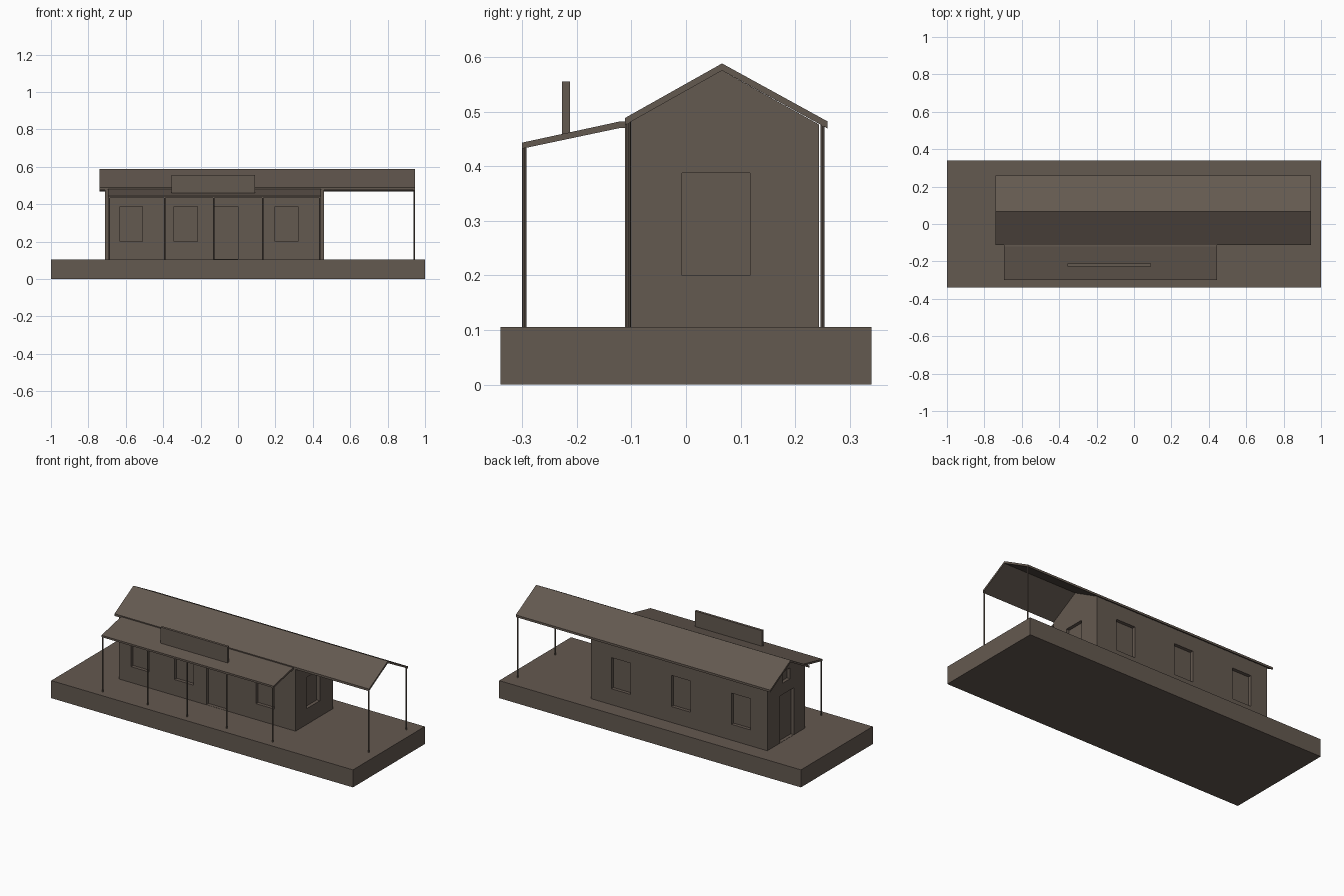
import bpy, bmesh, math

if "Cube" in bpy.data.objects:
    bpy.data.objects.remove(bpy.data.objects["Cube"])

mat = bpy.data.materials.new("weathered brown")
mat.diffuse_color = (0.127, 0.100, 0.080, 1)
mat.use_nodes = True
mat.node_tree.nodes["Principled BSDF"].inputs["Base Color"].default_value = mat.diffuse_color


def finish(name, bm):
    bmesh.ops.recalc_face_normals(bm, faces=bm.faces)
    me = bpy.data.meshes.new(name)
    bm.to_mesh(me)
    bm.free()
    me.materials.append(mat)
    ob = bpy.data.objects.new(name, me)
    bpy.context.collection.objects.link(ob)
    return ob


def add_box(bm, x0, x1, y0, y1, z0, z1):
    vs = bmesh.ops.create_cube(bm, size=1)["verts"]
    for v in vs:
        v.co.x = x1 if v.co.x > 0 else x0
        v.co.y = y1 if v.co.y > 0 else y0
        v.co.z = z1 if v.co.z > 0 else z0


def box(name, *b):
    bm = bmesh.new()
    add_box(bm, *b)
    return finish(name, bm)


def extrude_x(name, profile, x0, x1):
    # closed (y, z) profile swept along x
    bm = bmesh.new()
    f = bm.faces.new([bm.verts.new((x0, y, z)) for y, z in profile])
    r = bmesh.ops.extrude_face_region(bm, geom=[f])
    for v in r["geom"]:
        if isinstance(v, bmesh.types.BMVert):
            v.co.x = x1
    return finish(name, bm)


def post(name, x, y, top):
    bm = bmesh.new()
    bmesh.ops.create_cone(bm, cap_ends=True, segments=8, radius1=0.004,
                          radius2=0.004, depth=top - 0.105)
    bmesh.ops.translate(bm, verts=bm.verts, vec=(x, y, (top + 0.105) / 2))
    return finish(name, bm)


# Platform
box("platform", -1, 1, -0.34, 0.34, 0, 0.105)

# House body with gable ends
X0, X1, Y0, Y1 = -0.71, 0.46, -0.112, 0.244
walls = extrude_x("walls", [(Y0, 0.10), (Y1, 0.10), (Y1, 0.476),
                            (0.066, 0.575), (Y0, 0.476)], X0, X1)

# Window and door recesses
D, OUT = 0.02, 0.05
WZ = (0.20, 0.387)
DZ = (0.106, 0.387)
bm = bmesh.new()
for a, b, z in ((-0.63, -0.51, WZ), (-0.343, -0.217, WZ),
                (-0.13, 0.0, DZ), (0.198, 0.322, WZ)):
    add_box(bm, a, b, Y0 - OUT, Y0 + D, *z)
for a, b in ((-0.60, -0.473), (-0.20, -0.074), (0.198, 0.324)):
    add_box(bm, a, b, Y1 - D, Y1 + OUT, *WZ)
add_box(bm, X1 - D, X1 + OUT, -0.007, 0.117, *WZ)
add_box(bm, X0 - OUT, X0 + D, -0.007, 0.125, *DZ)
add_box(bm, X0 - OUT, X0 + D, 0.03, 0.10, 0.455, 0.52)
cutter = finish("opening_cutter", bm)
cutter.hide_render = True
cutter.hide_viewport = True
cutter.display_type = 'WIRE'
mod = walls.modifiers.new("openings", 'BOOLEAN')
mod.operation = 'DIFFERENCE'
mod.solver = 'EXACT'
mod.object = cutter

# Main gable roof, overhanging on the right
extrude_x("main_roof", [(-0.112, 0.488), (0.066, 0.588), (0.259, 0.482),
                        (0.259, 0.469), (0.066, 0.575), (-0.112, 0.475)],
          -0.74, 0.947)

# Porch roof
extrude_x("porch_roof", [(-0.30, 0.443), (-0.12, 0.482), (-0.108, 0.482),
                         (-0.108, 0.470), (-0.12, 0.470), (-0.30, 0.432)],
          -0.695, 0.445)

# Blank board on the porch roof
box("roof_board", -0.355, 0.09, -0.227, -0.212, 0.458, 0.555)

# Posts
for i, x in enumerate((-0.688, -0.392, -0.13, 0.132, 0.438)):
    post("porch_post_%d" % i, x, -0.296, 0.436)
post("roof_post_front", 0.941, -0.105, 0.482)
post("roof_post_back", 0.941, 0.25, 0.482)
